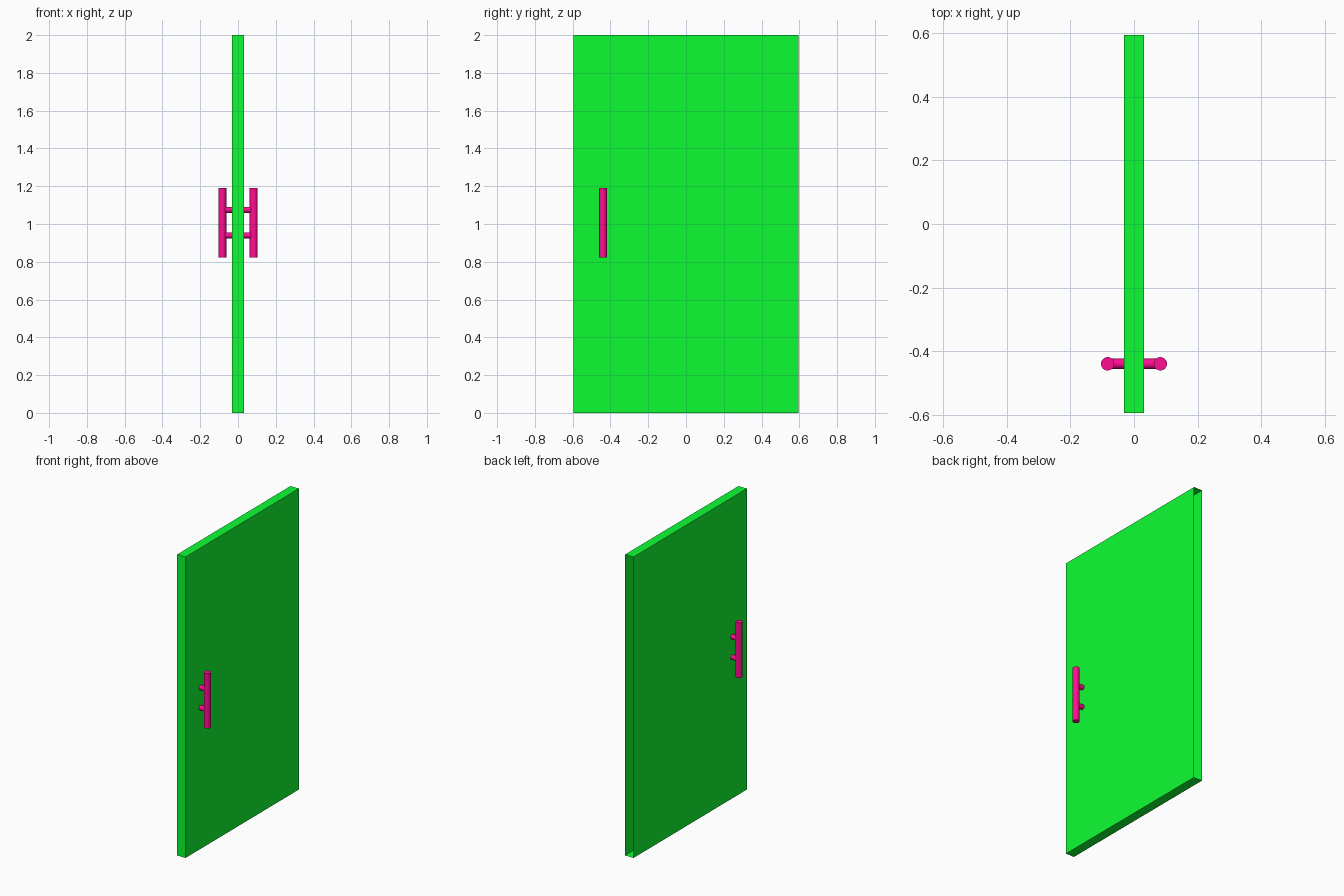
import bpy, bmesh, math

if "Cube" in bpy.data.objects:
    bpy.data.objects.remove(bpy.data.objects["Cube"])

HALF_X, HALF_Y, HEIGHT = 0.031, 0.595, 2.0
HANDLE_Y = -0.44
BAR_X, BAR_R, BAR_Z0, BAR_Z1 = 0.083, 0.021, 0.823, 1.19
POST_R, POST_Z = 0.016, (0.94, 1.075)


def material(name, color):
    m = bpy.data.materials.new(name)
    m.diffuse_color = color
    m.use_nodes = True
    m.node_tree.nodes["Principled BSDF"].inputs["Base Color"].default_value = m.diffuse_color
    return m


green = material("green_paint", (0.004, 0.98, 0.032, 1))
pink = material("pink_metal", (1.0, 0.004, 0.29, 1))


def cylinder(name, radius, length, location, rotation=(0, 0, 0)):
    bpy.ops.mesh.primitive_cylinder_add(vertices=32, radius=radius, depth=length,
                                        location=location, rotation=rotation)
    ob = bpy.context.object
    ob.name = name
    ob.data.materials.append(pink)
    bpy.ops.object.shade_smooth_by_angle(angle=math.radians(40))
    return ob


# Door panel: a hollow box whose hinge edge (+y) is open
bpy.ops.mesh.primitive_cube_add(size=1, location=(0, 0, HEIGHT / 2))
panel = bpy.context.object
panel.name = "door_panel"
panel.scale = (2 * HALF_X, 2 * HALF_Y, HEIGHT)
bpy.ops.object.transform_apply(location=False, rotation=False, scale=True)
bm = bmesh.new()
bm.from_mesh(panel.data)
bm.normal_update()
hinge_faces = [f for f in bm.faces if f.normal.y > 0.9]
bmesh.ops.delete(bm, geom=hinge_faces, context='FACES_ONLY')
bm.to_mesh(panel.data)
bm.free()
panel.data.materials.append(green)

# Pull handles on both faces: an upright bar on two short posts
for side, label in ((-1, "left"), (1, "right")):
    cylinder(f"handle_bar_{label}", BAR_R, BAR_Z1 - BAR_Z0,
             (side * BAR_X, HANDLE_Y, (BAR_Z0 + BAR_Z1) / 2))
    for z, level in zip(POST_Z, ("lower", "upper")):
        cylinder(f"handle_post_{level}_{label}", POST_R, BAR_X - HALF_X,
                 (side * (BAR_X + HALF_X) / 2, HANDLE_Y, z), (0, math.pi / 2, 0))
